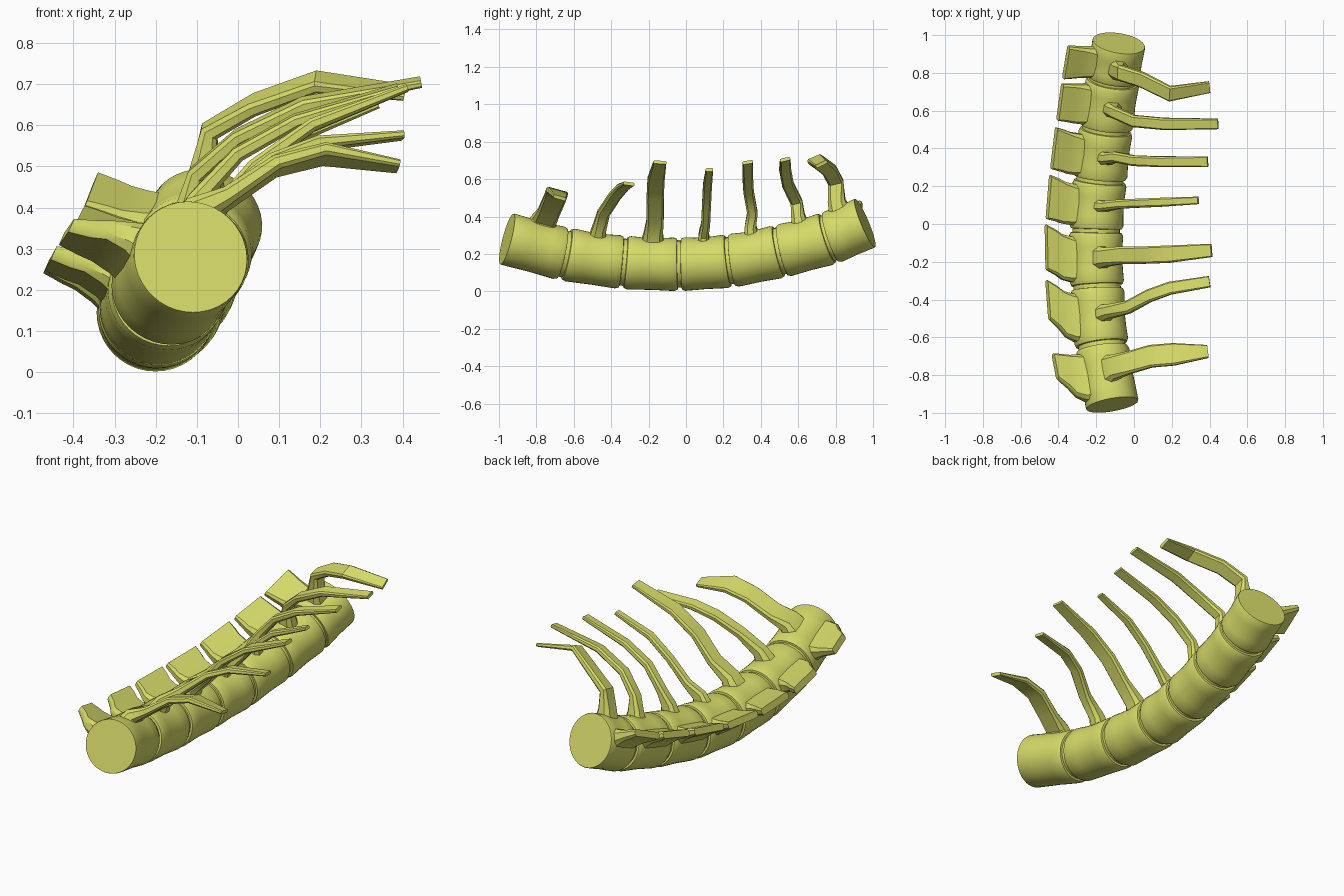
import bpy, bmesh, math
from mathutils import Vector

if "Cube" in bpy.data.objects:
    bpy.data.objects.remove(bpy.data.objects["Cube"])

mat = bpy.data.materials.new("bone")
mat.diffuse_color = (0.68, 0.71, 0.14, 1)
mat.use_nodes = True
mat.node_tree.nodes["Principled BSDF"].inputs["Base Color"].default_value = mat.diffuse_color

# Centre line of the column, from front to back
AXIS = [Vector(p) for p in [
    (-.115, -.957, .28), (-.17, -.65, .2), (-.195, -.335, .155), (-.2, -.035, .145),
    (-.18, .235, .163), (-.148, .505, .215), (-.112, .765, .285), (-.08, .957, .365)]]


def axis(s):
    """Point and tangent on a smooth curve through AXIS; s runs 0..7."""
    i = min(int(s), 6)
    t = s - i
    b, c = AXIS[i], AXIS[i + 1]
    a = AXIS[i - 1] if i > 0 else 2 * b - c
    d = AXIS[i + 2] if i < 6 else 2 * c - b
    p = (2*b + (c-a)*t + (2*a-5*b+4*c-d)*t*t + (3*b-a-3*c+d)*t**3) / 2
    v = ((c-a) + 2*(2*a-5*b+4*c-d)*t + 3*(3*b-a-3*c+d)*t*t) / 2
    return p, v.normalized()


def square_to(v, t):
    return (v - t * v.dot(t)).normalized()


def loft(name, rings, angle=35):
    bm = bmesh.new()
    vs = [[bm.verts.new(p) for p in r] for r in rings]
    n = len(vs[0])
    for a, b in zip(vs, vs[1:]):
        for i in range(n):
            bm.faces.new((a[i], a[(i+1) % n], b[(i+1) % n], b[i]))
    bm.faces.new(vs[0])
    bm.faces.new(vs[-1])
    bmesh.ops.recalc_face_normals(bm, faces=bm.faces)
    me = bpy.data.meshes.new(name)
    bm.to_mesh(me)
    bm.free()
    me.materials.append(mat)
    ob = bpy.data.objects.new(name, me)
    bpy.context.collection.objects.link(ob)
    bpy.context.view_layer.objects.active = ob
    ob.select_set(True)
    bpy.ops.object.shade_smooth_by_angle(angle=math.radians(angle))
    ob.select_set(False)


def disc_ring(s, r, n=40):
    p, t = axis(s)
    u = square_to(Vector((0, 0, 1)), t)
    w = t.cross(u)
    return [p + r * (u * math.cos(k*math.tau/n) + w * math.sin(k*math.tau/n)) for k in range(n)]


def slab_ring(c, a, ha, b, hb):
    """Rectangle with chamfered corners, half sizes ha along a and hb along b."""
    k = min(ha, hb) * .5
    pts = [(ha, hb-k), (ha-k, hb), (k-ha, hb), (-ha, hb-k),
           (-ha, k-hb), (k-ha, -hb), (ha-k, -hb), (ha, k-hb)]
    return [c + a * x + b * y for x, y in pts]


# Dorsal rib paths beyond the root
RIBS = [
    [(-.03, -.735, .42), (.09, -.70, .5), (.21, -.69, .53), (.39, -.675, .5)],
    [(-.03, -.44, .42), (.08, -.38, .51), (.19, -.34, .555), (.4, -.305, .575)],
    [(-.06, -.165, .38), (.04, -.165, .5), (.18, -.16, .6), (.41, -.14, .69)],
    [(-.08, .105, .36), (.02, .11, .47), (.14, .115, .57), (.34, .125, .65)],
    [(-.1, .355, .42), (0, .335, .53), (.14, .33, .61), (.39, .33, .69)],
    [(-.1, .59, .48), (0, .545, .57), (.16, .53, .65), (.445, .53, .705)],
    [(-.07, .8, .585), (.04, .765, .65), (.19, .69, .705), (.4, .725, .68)]]
WIDTH = [.06, .034, .046, .024, .028, .032, .042]
TIP_HALF = [.035, .03, .035, .02, .028, .028, .033]
# Side plate outer edge: start and end along the axis
PLATE = [(0, .14), (-.01, .2), (-.06, .18), (-.09, .145), (-.09, .135), (-.1, .1), (-.1, .09)]

for i in range(7):
    # Vertebra body: waisted drum, flat at the two ends of the column
    prof = [(.03, .118), (.04, .136), (.1, .143), (.3, .14), (.5, .138),
            (.7, .14), (.9, .143), (.96, .136), (.97, .118)]
    if i == 0:
        prof = [(0, .139), (.02, .141)] + prof[3:]
    if i == 6:
        prof = prof[:6] + [(.98, .141), (1, .139)]
    loft(f"vertebra_{i+1}", [disc_ring(i + t, r) for t, r in prof])
    # Soft disc between bodies
    if i < 6:
        loft(f"disc_{i+1}", [disc_ring(i + 1 + t, .125) for t in (-.06, 0, .06)])

    c, t = axis(i + .5)
    half = (AXIS[i+1] - AXIS[i]).length / 2

    # Side plate
    out = square_to(Vector((-.26, 0, .115)), t)
    nrm = t.cross(out)
    t0, t1 = PLATE[i]
    rings = []
    for u, f, th in [(.09, 0, .062), (.15, .05, .038), (.2, .25, .026), (.235, .6, .024), (.287, 1, .018)]:
        a = -half * .85 * (1-f) + t0 * f
        b = half * .75 * (1-f) + t1 * f
        rings.append(slab_ring(c + out * u + t * (a+b) / 2, t, (b-a) / 2, nrm, th))
    loft(f"side_plate_{i+1}", rings)

    # Dorsal rib
    up = square_to(Vector((.15, 0, 1)), t)
    path = [c + up * .08, c + up * .14 + (Vector(RIBS[i][0]) - c - up * .14) * .25]
    path += [Vector(p) for p in RIBS[i]]
    w = WIDTH[i]
    widths = [w * 1.5, w * 1.1, w, w, w, TIP_HALF[i]]
    thick = [.06, .038, .022, .018, .016, .009]
    rings = []
    for k, p in enumerate(path):
        d = (path[min(k+1, 5)] - path[max(k-1, 0)]).normalized()
        a = square_to(t, d)
        rings.append(slab_ring(p, a, widths[k], d.cross(a), thick[k]))
    loft(f"rib_{i+1}", rings)
